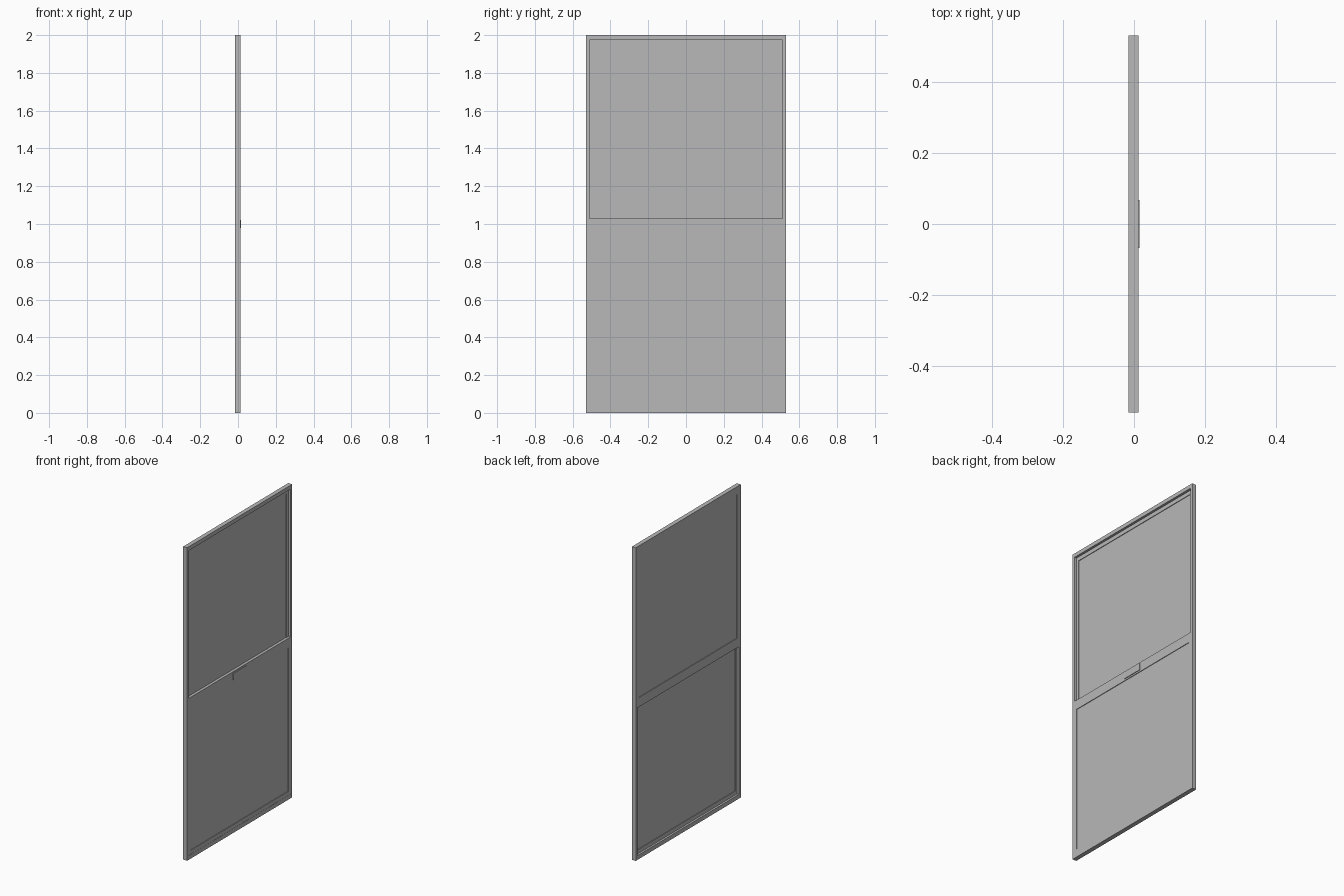
import bpy

cube = bpy.data.objects.get("Cube")
if cube:
    bpy.data.objects.remove(cube, do_unlink=True)

grey = bpy.data.materials.new("plain grey")
grey.use_nodes = True
colour = (0.48, 0.48, 0.48, 1)
grey.diffuse_color = colour
grey.node_tree.nodes["Principled BSDF"].inputs["Base Color"].default_value = colour


def box(name, x, y, z):
    """Box spanning the given (min, max) ranges."""
    bpy.ops.mesh.primitive_cube_add(size=1)
    ob = bpy.context.object
    ob.name = name
    ob.location = [(a + b) / 2 for a, b in (x, y, z)]
    ob.scale = [b - a for a, b in (x, y, z)]
    bpy.ops.object.transform_apply(location=True, rotation=False, scale=True)
    ob.data.materials.append(grey)
    return ob


def border(name, x, half, z, stile, bottom, top):
    """Rectangular surround made of two stiles and two rails."""
    inner = half - stile
    box(name + "_right_stile", x, (-half, -inner), z)
    box(name + "_left_stile", x, (inner, half), z)
    box(name + "_bottom_rail", x, (-inner, inner), (z[0], z[0] + bottom))
    box(name + "_top_rail", x, (-inner, inner), (z[1] - top, z[1]))


def sash(name, x, z, bottom, top):
    """Sliding sash with a pane set back from both faces."""
    half, stile, setback = 0.512, 0.018, 0.004
    border(name, x, half, z, stile, bottom, top)
    inner = half - stile
    box(name + "_pane", (x[0] + setback, x[1] - setback), (-inner, inner),
        (z[0] + bottom, z[1] - top))


# Outer frame
border("frame", (-0.016, 0.012), 0.53, (0, 2), 0.018, 0.027, 0.025)

# Upper sash in the rear track, lower sash in the front track
sash("upper_sash", (-0.015, -0.003), (0.97, 1.975), 0.06, 0.025)
sash("lower_sash", (-0.003, 0.011), (0.027, 1.03), 0.025, 0.06)

# Latch plate on the meeting rail
box("latch", (0.011, 0.015), (-0.068, 0.068), (0.98, 1.02))
